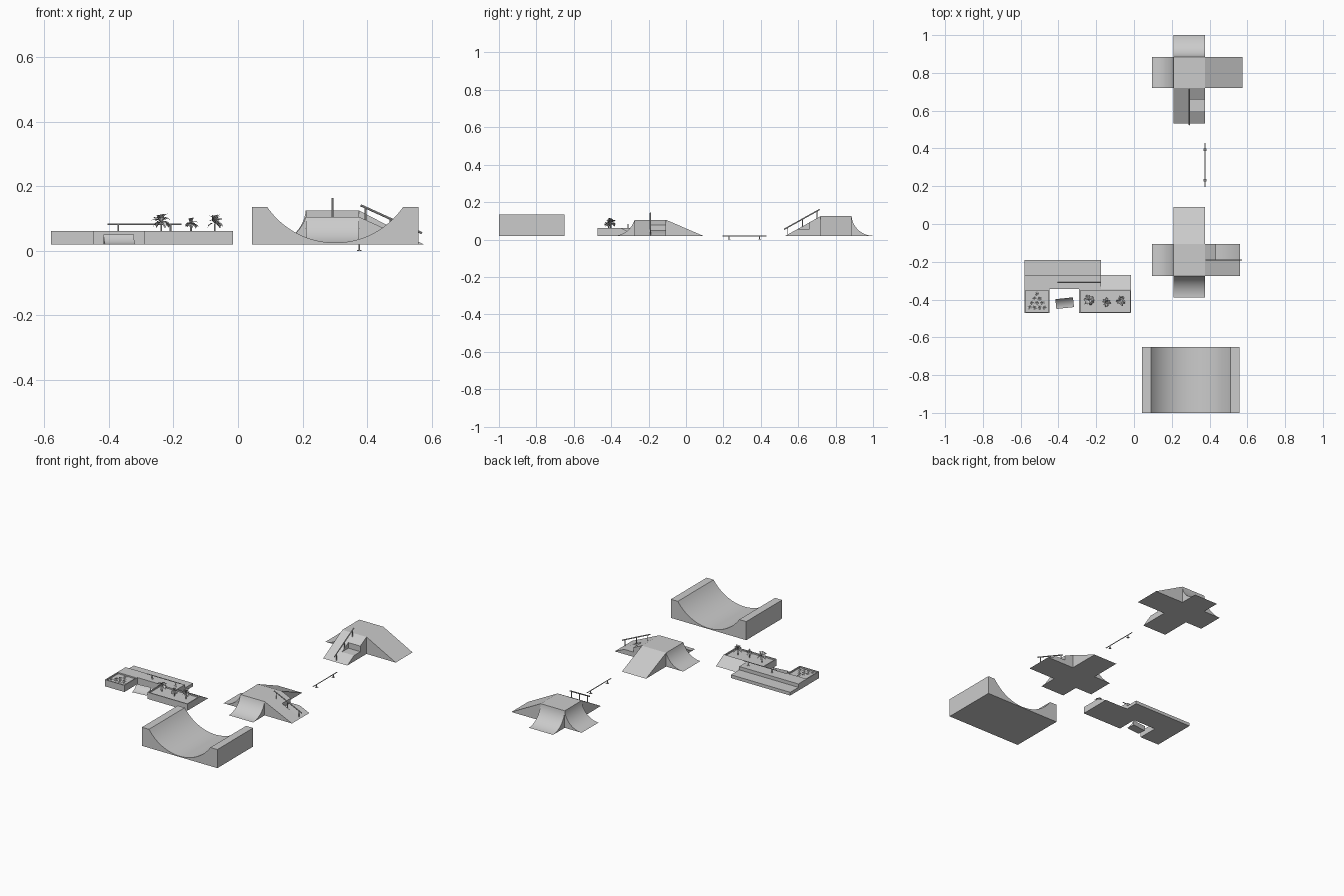
import bpy, bmesh, math, random
from mathutils import Vector, Matrix

if "Cube" in bpy.data.objects:
    bpy.data.objects.remove(bpy.data.objects["Cube"])

random.seed(4)
G = 0.02  # underside of the ramps


def finish(name, bm, closed=True):
    if closed:
        bmesh.ops.recalc_face_normals(bm, faces=bm.faces)
    me = bpy.data.meshes.new(name)
    bm.to_mesh(me)
    bm.free()
    ob = bpy.data.objects.new(name, me)
    bpy.context.collection.objects.link(ob)
    return ob


def prism(name, profile, origin, u, v, width):
    """Closed profile of (distance along u, z), extruded by width along v."""
    o, u, v = Vector(origin), Vector(u), Vector(v)
    bm = bmesh.new()
    a = [bm.verts.new(o + u * d + Vector((0, 0, z))) for d, z in profile]
    b = [bm.verts.new(p.co + v * width) for p in a]
    bm.faces.new(a)
    bm.faces.new(b[::-1])
    for i in range(len(a)):
        j = (i + 1) % len(a)
        bm.faces.new((a[i], b[i], b[j], a[j]))
    return finish(name, bm)


def box(name, x0, x1, y0, y1, z0, z1, rim=0, depth=0):
    bm = bmesh.new()
    m = Matrix.Translation(((x0 + x1) / 2, (y0 + y1) / 2, (z0 + z1) / 2))
    bmesh.ops.create_cube(bm, size=1, matrix=m @ Matrix.Diagonal((x1 - x0, y1 - y0, z1 - z0, 1)))
    if rim:
        top = max(bm.faces, key=lambda f: f.calc_center_median().z)
        bmesh.ops.inset_region(bm, faces=[top], thickness=rim)
        new = bmesh.ops.extrude_face_region(bm, geom=[top])["geom"]
        bmesh.ops.translate(bm, verts=[g for g in new if isinstance(g, bmesh.types.BMVert)], vec=(0, 0, -depth))
        bmesh.ops.delete(bm, geom=[f for f in bm.faces if f == top], context='FACES_ONLY')
    return finish(name, bm)


def bar(name, p, q, r=0.003):
    p, q = Vector(p), Vector(q)
    bm = bmesh.new()
    m = Matrix.Translation((p + q) / 2) @ (q - p).to_track_quat('Z', 'Y').to_matrix().to_4x4()
    bmesh.ops.create_cone(bm, cap_ends=True, segments=10, radius1=r, radius2=r, depth=(q - p).length, matrix=m)
    return finish(name, bm)


def curve_profile(L, h, n=14):
    """Quarter-pipe: steep at d=0, flat at d=L."""
    R = (L * L + h * h) / (2 * h)
    a = math.asin(min(1, L / R))
    if h > R:
        a = math.pi - a
    pts = [(0, h)]
    for i in range(1, n + 1):
        t = a * (1 - i / n)
        pts.append((L - R * math.sin(t), R - R * math.cos(t)))
    return pts + [(0, 0)]


# Half pipe
R = (0.21 ** 2 + 0.11 ** 2) / 0.22
half = math.asin(0.21 / R)
arc = [(0.258 + R * math.sin(t), 0.005 + R - R * math.cos(t))
       for t in [half * (i / 16 - 1) for i in range(33)]]
prism("half_pipe", [(0, 0), (0, 0.115)] + arc + [(0.516, 0.115), (0.516, 0)],
      (0.043, -1, G), (1, 0, 0), (0, 1, 0), 0.35)


# Cross-shaped ramps: platform, two quarter pipes, one plain bank, one stepped bank with rail
def ramp(name, x0, x1, y0, y1, h, arms):
    box(name + "_platform", x0, x1, y0, y1, G, G + h)
    sides = {'left': ((x0, y0, G), (-1, 0, 0), (0, 1, 0), y1 - y0),
             'right': ((x1, y0, G), (1, 0, 0), (0, 1, 0), y1 - y0),
             'front': ((x0, y0, G), (0, -1, 0), (1, 0, 0), x1 - x0),
             'back': ((x0, y1, G), (0, 1, 0), (1, 0, 0), x1 - x0)}
    for side, (kind, L) in arms.items():
        o, u, v, w = sides[side]
        bank = [(0, h), (L, 0), (0, 0)]
        label = f"{name}_{side}_{kind}"
        if kind == "quarter_pipe":
            prism(label, curve_profile(L, h), o, u, v, w)
        elif kind == "bank":
            prism(label, bank, o, u, v, w)
        else:
            # one half is plain, the other has a flat step cut in
            prism(label + "_plain", bank, o, u, v, w / 2)
            a, b = L * 0.32, L * 0.65
            za, zb = h * (1 - 0.32), h * (1 - 0.65)
            mid = Vector(o) + Vector(v) * w / 2
            prism(label + "_step", [(0, h), (a, za), (a, zb), (b, zb), (L, 0), (0, 0)], mid, u, v, w / 2)
            # sloping handrail
            at = lambda d, z: mid + Vector(u) * d + Vector((0, 0, z))
            s = h / L
            bar(name + "_rail", at(0.005, h + 0.036), at(L + 0.008, 0.036 - s * 0.003), 0.0035)
            for k, d in enumerate((0.02, L * 0.52, L - 0.012)):
                bar(f"{name}_rail_post_{k}", at(d, h - s * d - 0.003), at(d, h - s * d + 0.037), 0.0025)


ramp("middle_ramp", 0.21, 0.375, -0.275, -0.106, 0.085,
     {'left': ("quarter_pipe", 0.116), 'front': ("quarter_pipe", 0.114),
      'back': ("bank", 0.197), 'right': ("stepped_bank", 0.187)})
ramp("back_ramp", 0.21, 0.375, 0.72, 0.885, 0.105,
     {'left': ("quarter_pipe", 0.116), 'back': ("quarter_pipe", 0.115),
      'right': ("bank", 0.20), 'front': ("stepped_bank", 0.188)})


# Flat rails: a bar on two posts with foot plates
def flat_rail(name, p, q, z0, z1, inset):
    p, q = Vector(p), Vector(q)
    d = (q - p).normalized()
    up = Vector((0, 0, 1))
    bar(name, p + up * z1, q + up * z1, 0.0025)
    for k, c in enumerate((p + d * inset, q - d * inset)):
        bar(f"{name}_post_{k}", c + up * z0, c + up * z1, 0.0028)
        box(f"{name}_foot_{k}", c.x - 0.007, c.x + 0.007, c.y - 0.007, c.y + 0.007, z0, z0 + 0.002)


flat_rail("ground_rail", (0.376, 0.195, 0), (0.376, 0.43, 0), 0, 0.018, 0.036)
flat_rail("ledge_rail", (-0.405, -0.31, 0), (-0.175, -0.31, 0), 0.06, 0.082, 0.034)

# Ledge, low back step, bank and planters
box("ledge", -0.58, -0.175, -0.345, -0.27, G, 0.061)
box("back_step", -0.58, -0.175, -0.27, -0.19, G, 0.04)
prism("ledge_bank", [(0, 0.041), (0.075, 0), (0, 0)], (-0.175, -0.345, G), (0, 1, 0), (1, 0, 0), 0.16)
box("left_planter", -0.58, -0.447, -0.472, -0.345, G, 0.061, 0.009, 0.008)
box("right_planter", -0.29, -0.015, -0.472, -0.345, G, 0.061, 0.009, 0.008)

# Small kicker standing in the gap, slightly turned
kick = prism("kicker", [(0.026 - d, z) for d, z in curve_profile(0.052, 0.03, 8)],
             (-0.047, 0, 0), (0, 1, 0), (1, 0, 0), 0.094)
kick.location = (-0.367, -0.419, G)
kick.rotation_euler.z = math.radians(6)


# Plants: pointed leaves folded along the midrib
def leaves(bm, c, r, count, low, high, width):
    for i in range(count):
        az = i * 2.4 + random.uniform(-0.3, 0.3)
        el = math.radians(random.uniform(low, high))
        out = Vector((math.cos(az), math.sin(az), 0))
        side = Vector((-out.y, out.x, 0))
        L = r * random.uniform(0.8, 1.05)
        f = out * math.cos(el) + Vector((0, 0, math.sin(el)))
        n = f.cross(side)
        if n.z < 0:
            n = -n
        st = [(0.05, 0.15, 0), (0.4, 0.9, 0.12), (0.75, 0.8, 0.05), (1.0, 0.08, -0.12)]
        rows = []
        for t, w, lift in st:
            p = c + f * L * t + n * L * lift
            e = n * L * width * w * 0.35
            s = side * L * width * w
            rows.append([bm.verts.new(x) for x in (p - s + e, p, p + s + e)])
        for ra, rb in zip(rows, rows[1:]):
            for k in (0, 1):
                bm.faces.new((ra[k], ra[k + 1], rb[k + 1], rb[k]))


for k, (x, y, zc, r) in enumerate([(-0.238, -0.402, 0.089, 0.034),
                                   (-0.146, -0.414, 0.081, 0.025),
                                   (-0.072, -0.405, 0.085, 0.031)]):
    bm = bmesh.new()
    leaves(bm, Vector((x, y, zc)), r, 22, -35, 75, 0.27)
    finish(f"shrub_{k}", bm, False)
    bar(f"shrub_stem_{k}", (x, y, 0.05), (x, y, zc), 0.003)

# Low rosettes in rows of one to four
bm = bmesh.new()
for row in range(4):
    for k in range(row + 1):
        c = Vector((-0.513 + (k - row / 2) * 0.027, -0.37 - row * 0.024, 0.054))
        leaves(bm, c, 0.014, 10, 0, 30, 0.28)
finish("flower_bed", bm, False)

bpy.ops.object.select_all(action='SELECT')
bpy.context.view_layer.objects.active = bpy.data.objects["half_pipe"]
bpy.ops.object.shade_smooth_by_angle(angle=math.radians(25))
